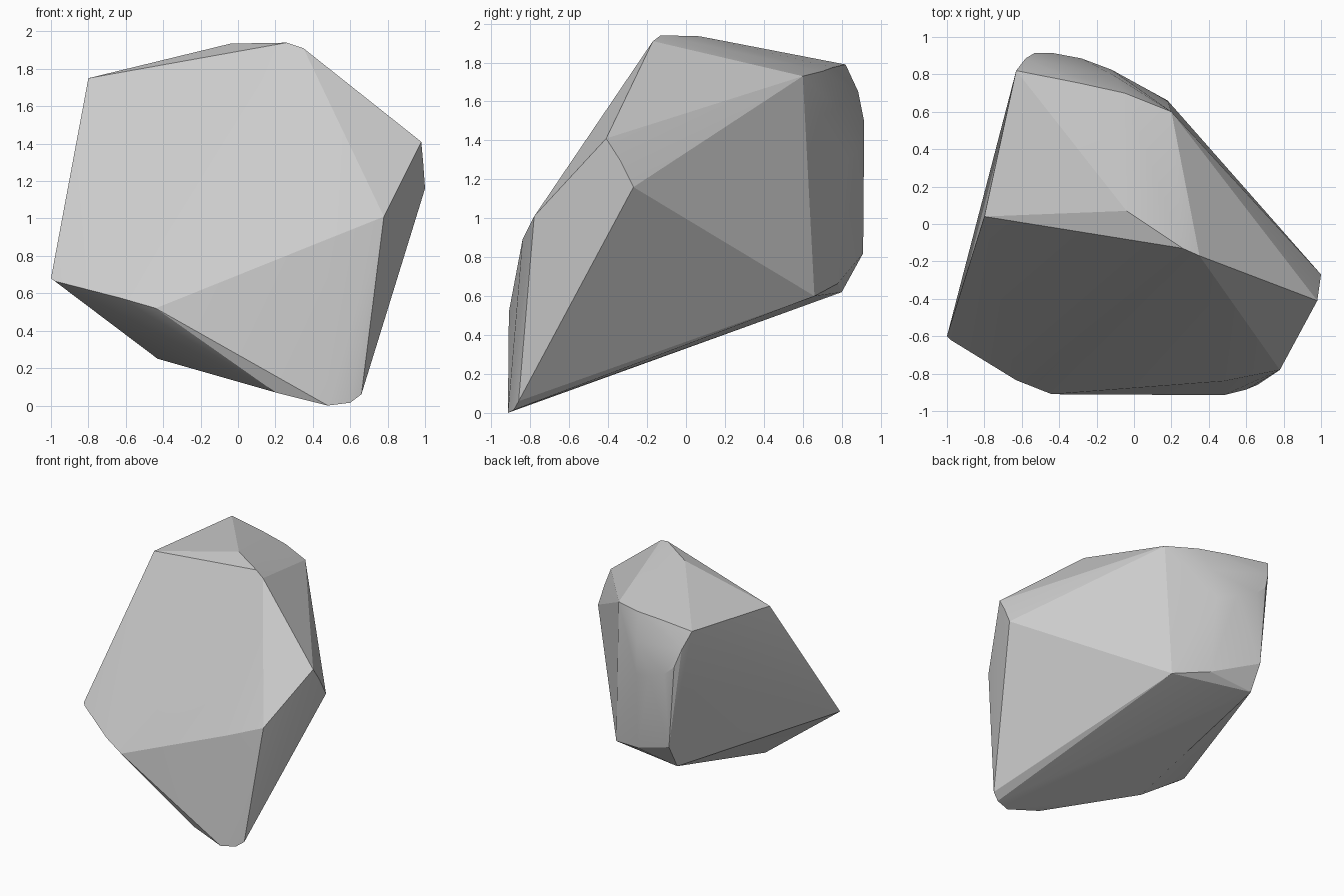
import bpy, bmesh, math

if "Cube" in bpy.data.objects:
    bpy.data.objects.remove(bpy.data.objects["Cube"])

# Corner groups of the chipped boulder
peak = [(-.80, .04, 1.75), (-.04, .07, 1.935), (.26, -.13, 1.94), (.35, -.17, 1.91)]
right_corner = [(.98, -.41, 1.41), (.99, -.34, 1.30), (1.0, -.27, 1.16)]
front_ridge = [(.78, -.78, 1.01), (.48, -.84, .89), (-.44, -.91, .52),
               (-.63, -.835, .575), (-.98, -.62, .665), (-1.0, -.60, .68)]
foot = [(.48, -.915, 0), (.60, -.885, .015), (.66, -.86, .06),
        (.20, -.87, .07), (-.43, -.43, .25)]
back_top = [(-.63, .82, 1.79), (-.58, .885, 1.65), (-.53, .915, 1.5),
            (-.30, .755, 1.775), (-.05, .70, 1.755), (.20, .60, 1.73)]
back_bulge = [(-.44, .915, 1.42), (-.28, .885, 1.35), (-.12, .825, 1.3),
              (-.10, .79, 1.55)]
back_base = [(-.48, .91, .82), (-.48, .80, .62), (-.28, .82, .72),
             (-.10, .78, .665), (.18, .66, .60)]

# Boulder: the convex skin around all corners
bm = bmesh.new()
for group in (peak, right_corner, front_ridge, foot, back_top, back_bulge, back_base):
    for p in group:
        bm.verts.new(p)
hull = bmesh.ops.convex_hull(bm, input=bm.verts[:])
bmesh.ops.delete(bm, geom=[v for v in bm.verts if not v.link_faces], context='VERTS')
bmesh.ops.recalc_face_normals(bm, faces=bm.faces[:])
mesh = bpy.data.meshes.new("boulder")
bm.to_mesh(mesh)
bm.free()
boulder = bpy.data.objects.new("boulder", mesh)
bpy.context.collection.objects.link(boulder)

# Soft rounding on the worn back, crisp edges elsewhere
bpy.context.view_layer.objects.active = boulder
boulder.select_set(True)
bpy.ops.object.shade_smooth_by_angle(angle=math.radians(15))
